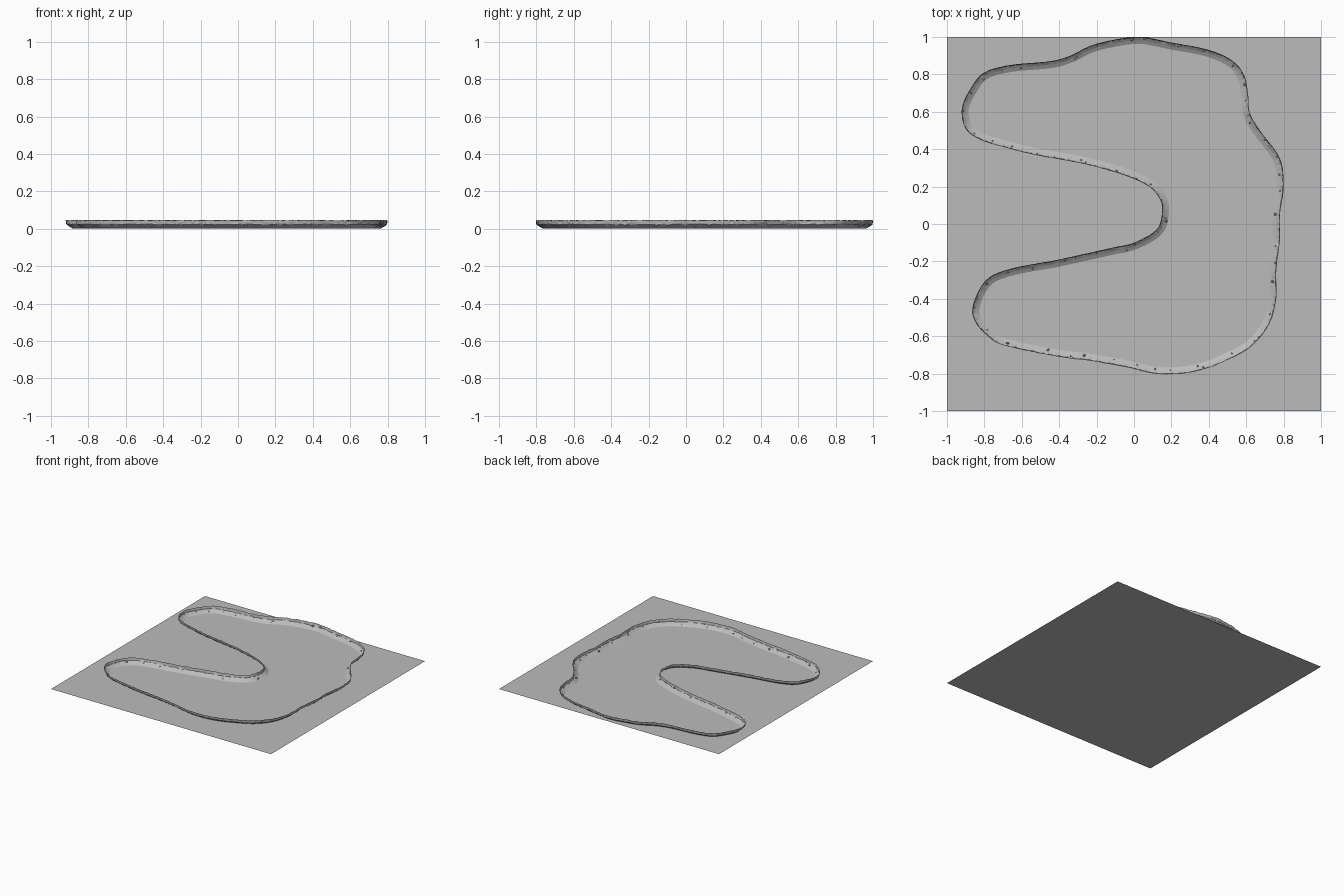
import bpy, bmesh, random
from mathutils import Vector, Matrix

random.seed(7)
cube = bpy.data.objects.get("Cube")
if cube:
    bpy.data.objects.remove(cube, do_unlink=True)

grey = bpy.data.materials.new("stone_grey")
grey.use_nodes = True
color = (0.5, 0.5, 0.5, 1)
grey.diffuse_color = color
grey.node_tree.nodes["Principled BSDF"].inputs["Base Color"].default_value = color


def finish(name, bm):
    mesh = bpy.data.meshes.new(name)
    bm.to_mesh(mesh)
    bm.free()
    mesh.materials.append(grey)
    obj = bpy.data.objects.new(name, mesh)
    bpy.context.collection.objects.link(obj)
    return obj


# Flat ground sheet
bm = bmesh.new()
bmesh.ops.create_grid(bm, x_segments=1, y_segments=1, size=1)
finish("ground", bm)

# Rim path in hundredths, counterclockwise around the enclosed area
PATH = [(25, -80), (36, -78), (47, -74), (62, -66), (72, -54), (76, -40),
        (76, -25), (78, -8), (78, 5), (80, 19), (79, 32), (75, 40),
        (68, 49), (62, 59), (61, 69), (59, 79), (53, 87), (40, 93),
        (20, 97), (3, 100), (-13, 98), (-24, 95), (-34, 90), (-45, 87),
        (-66, 85), (-80, 81), (-87, 73), (-92, 62), (-90, 51), (-82, 45),
        (-69, 41), (-53, 37), (-26, 32), (-5, 26), (8, 20), (14, 13),
        (15, 6), (12, -3), (0, -10), (-13, -13), (-40, -19), (-66, -24),
        (-79, -30), (-86, -43), (-85, -52), (-78, -60), (-69, -65),
        (-40, -71), (-24, -73), (-2, -77), (11, -80)]
ctrl = [Vector((x, y, 0)) / 100 for x, y in PATH]


def spline(a, b, c, d, t):
    return (b * 2 + (c - a) * t + (a * 2 - b * 5 + c * 4 - d) * t ** 2
            + (b * 3 - a - c * 3 + d) * t ** 3) / 2


# Evenly sized steps along the closed path
rim = []
n = len(ctrl)
for i in range(n):
    quad = [ctrl[(i + k - 1) % n] for k in range(4)]
    steps = max(2, round((quad[2] - quad[1]).length / 0.014))
    rim += [spline(*quad, s / steps) for s in range(steps)]
count = len(rim)


def inward(i):
    tangent = (rim[(i + 2) % count] - rim[i - 2]).normalized()
    return Vector((-tangent.y, tangent.x, 0))


# Cliff wall: sloping foot, then a rough upright band with an uneven top
bm = bmesh.new()
rows = []
for i, p in enumerate(rim):
    side = inward(i)
    rough = random.uniform
    profile = [(0.037, 0.001), (0.019 + rough(-.001, .001), 0.012),
               (0.004 + rough(-.002, .002), 0.024 + rough(-.003, .003)),
               (0.002 + rough(-.002, .002), 0.035 + rough(-.002, .002)),
               (0, 0.045 + rough(-.002, .003))]
    rows.append([bm.verts.new(p + side * s + Vector((0, 0, z))) for s, z in profile])
for i, row in enumerate(rows):
    nxt = rows[(i + 1) % count]
    for k in range(len(row) - 1):
        bm.faces.new((row[k], row[k + 1], nxt[k + 1], nxt[k]))
finish("cliff_wall", bm)

# Small stones caught along the slope
bm = bmesh.new()
for s in range(64):
    i = int((s + random.random()) * count / 64) % count
    offset = random.uniform(0.005, 0.03)
    spot = rim[i] + inward(i) * offset + Vector((0, 0, 0.034 - offset * 0.8))
    radius = random.choice((0.004, 0.005, 0.006, 0.009))
    turn = Matrix.Rotation(random.uniform(0, 6), 4, 'Z')
    squash = Matrix.Diagonal((1, 0.8, 0.8, 1))
    bmesh.ops.create_icosphere(bm, subdivisions=1, radius=radius,
                               matrix=Matrix.Translation(spot) @ turn @ squash)
finish("slope_stones", bm)
